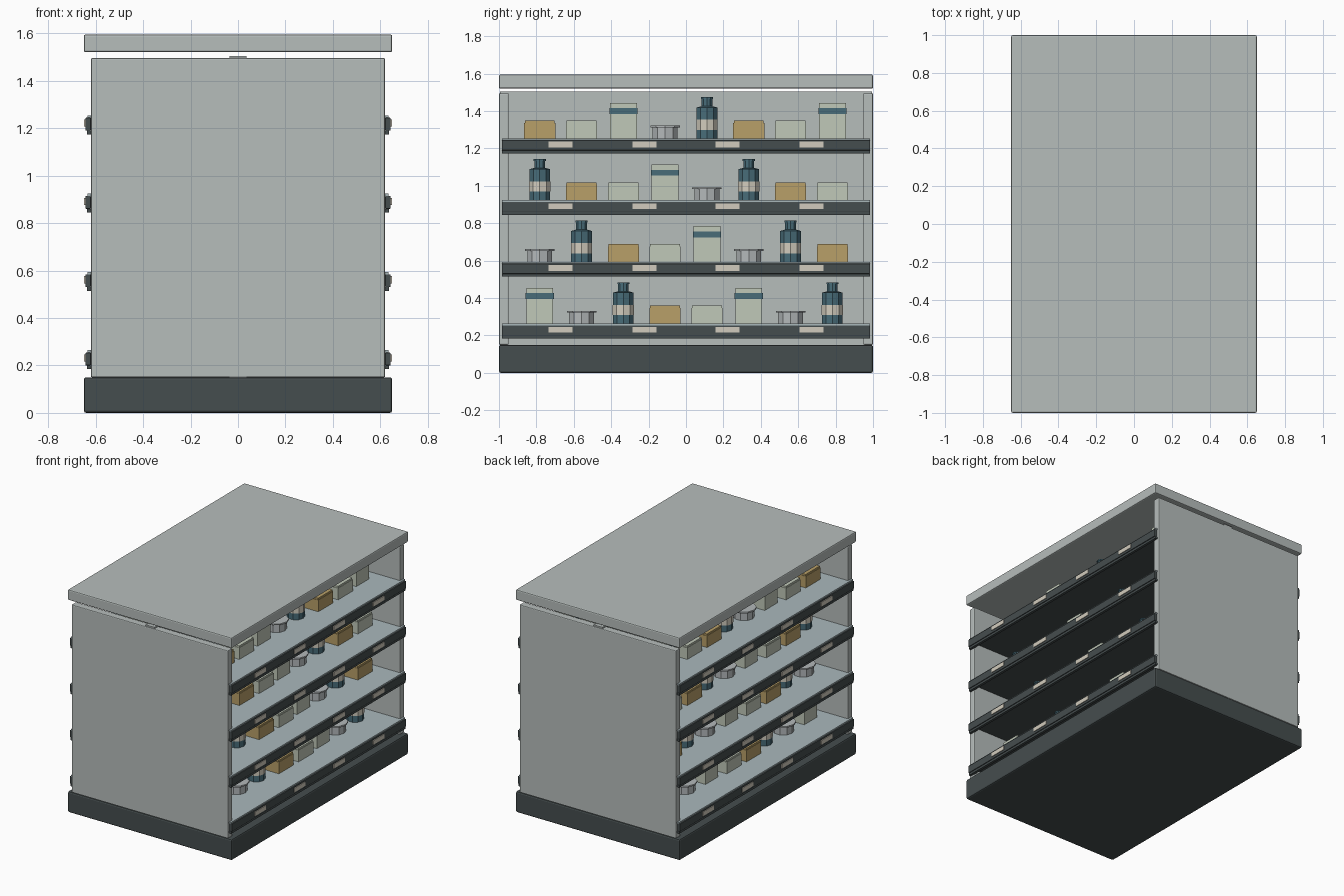
import bpy, bmesh, math

if "Cube" in bpy.data.objects:
    bpy.data.objects.remove(bpy.data.objects["Cube"])


def mat(name, r, g, b):
    m = bpy.data.materials.new(name)
    m.diffuse_color = (r, g, b, 1)
    m.use_nodes = True
    m.node_tree.nodes["Principled BSDF"].inputs["Base Color"].default_value = m.diffuse_color
    return m


LIGHT = mat("light_grey", .47, .51, .50)
DARK = mat("charcoal", .06, .075, .077)
LINER = mat("liner_grey", .40, .48, .50)
TAN = mat("tan", .48, .35, .14)
PALE = mat("pale_green", .53, .58, .48)
BLUE = mat("teal_blue", .065, .15, .19)
CREAM = mat("cream", .64, .60, .51)
TIN = mat("tin_grey", .45, .48, .49)


def finish(name, bm, material, bevel=0):
    bmesh.ops.recalc_face_normals(bm, faces=bm.faces)
    me = bpy.data.meshes.new(name)
    bm.to_mesh(me)
    bm.free()
    me.materials.append(material)
    ob = bpy.data.objects.new(name, me)
    bpy.context.collection.objects.link(ob)
    if bevel:
        mod = ob.modifiers.new("edge", 'BEVEL')
        mod.width, mod.segments = bevel, 2
    return ob


def box(name, x, y, z, material, bevel=0):
    """Box from (min, max) pairs on each axis."""
    bm = bmesh.new()
    bmesh.ops.create_cube(bm, size=1)
    for v in bm.verts:
        v.co = [(a + b) / 2 + c * (b - a) for c, (a, b) in zip(v.co, (x, y, z))]
    return finish(name, bm, material, bevel)


def lathe(name, x, y, z, profile, material, sides=10):
    """Closed faceted solid from (radius, height) rings."""
    bm = bmesh.new()
    rings = []
    for r, h in profile:
        rings.append([bm.verts.new((x + r * math.cos(2 * math.pi * i / sides),
                                    y + r * math.sin(2 * math.pi * i / sides), z + h))
                      for i in range(sides)])
    for lo, hi in zip(rings, rings[1:]):
        for i in range(sides):
            j = (i + 1) % sides
            bm.faces.new((lo[i], lo[j], hi[j], hi[i]))
    bm.faces.new(rings[0][::-1])
    bm.faces.new(rings[-1])
    return finish(name, bm, material)


def block(name, x, y, z, dx, dy, z0, z1, material, bevel=0):
    return box(name, (x - dx, x + dx), (y - dy, y + dy), (z + z0, z + z1), material, bevel)


# Products, each standing at (x, y, z)
def tan_carton(x, y, z):
    block("tan_carton", x, y, z, .08, .083, 0, .083, TAN)
    block("tan_carton_lid", x, y, z, .077, .08, .083, .095, TAN)


def pale_carton(x, y, z):
    block("pale_carton", x, y, z, .08, .083, 0, .083, PALE)
    block("pale_carton_lid", x, y, z, .077, .08, .083, .095, PALE)


def tall_box(x, y, z):
    block("tall_box", x, y, z, .06, .072, 0, .19, PALE)
    block("tall_box_band", x, y, z, .063, .075, .13, .162, BLUE)


def tin(x, y, z):
    lathe("tin", x, y, z, [(.070, 0), (.070, .06)], TIN)
    lathe("tin_lid", x, y, z, [(.083, .058), (.083, .068)], TIN)


def bottle(x, y, z):
    lathe("bottle", x, y, z, [(.058, 0), (.058, .165), (.03, .172), (.03, .212)], BLUE)
    lathe("bottle_label", x, y, z, [(.060, .045), (.060, .10)], CREAM)
    lathe("bottle_cap", x, y, z, [(.034, .21), (.034, .22)], BLUE)


# Cabinet: plinth, central spine, end panels and canopy
box("plinth", (-.65, .65), (-1, 1), (0, .15), DARK, .01)
box("canopy", (-.65, .65), (-1, 1), (1.52, 1.595), LIGHT, .008)
box("spine_panel", (-.035, .035), (-.995, .995), (.15, 1.505), LIGHT)
for s in (-1, 1):
    box("end_panel", (-.62, .62), sorted((s * .948, s)), (.15, 1.495), LIGHT, .006)

# Four shelves on each side, stocked in a repeating order
products = [tan_carton, pale_carton, tall_box, tin, bottle]
for side in (-1, 1):
    def span(a, b):
        return sorted((side * a, side * b))
    for row in range(4):
        z = .26 + .33 * row
        box("shelf_board", span(.03, .62), (-.95, .95), (z - .04, z - .006), DARK)
        box("shelf_liner", span(.03, .622), (-.95, .95), (z - .006, z + .004), LINER)
        box("shelf_lip", span(.62, .643), (-.985, .985), (z - .06, z - .006), DARK, .003)
        box("lip_top_strip", span(.62, .634), (-.985, .985), (z - .006, z + .004), LINER)
        box("lip_lower_rail", span(.618, .637), (-.985, .985), (z - .076, z - .06), DARK)
        for y in (-.67, -.223, .223, .67):
            box("price_tag", span(.643, .648), (y - .064, y + .064), (z - .044, z - .014), CREAM)
        for i in range(8):
            products[(i + row - 3) % 5](side * .38, -.782 + i * .2235, z + .004)
